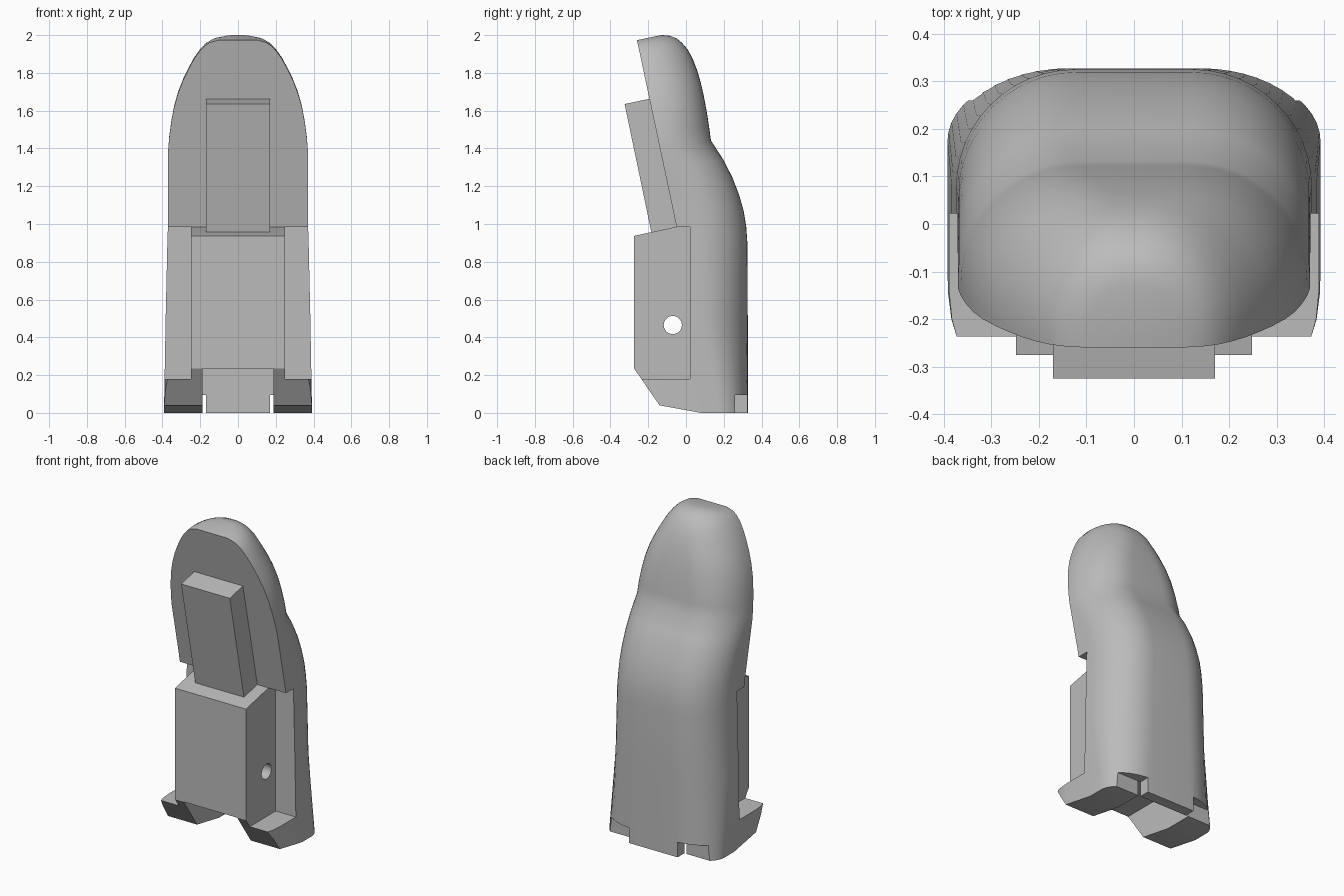
import bpy, bmesh, math

cube = bpy.data.objects.get("Cube")
if cube:
    bpy.data.objects.remove(cube, do_unlink=True)

grey = bpy.data.materials.new("plain_grey")
grey.use_nodes = True
colour = (0.5, 0.5, 0.5, 1)
grey.diffuse_color = colour
grey.node_tree.nodes["Principled BSDF"].inputs["Base Color"].default_value = colour

TILT = 0.212


def add_object(name, bm):
    bmesh.ops.recalc_face_normals(bm, faces=bm.faces)
    mesh = bpy.data.meshes.new(name)
    bm.to_mesh(mesh)
    bm.free()
    mesh.materials.append(grey)
    obj = bpy.data.objects.new(name, mesh)
    bpy.context.scene.collection.objects.link(obj)
    return obj


def loft(name, rings):
    bm = bmesh.new()
    loops = [[bm.verts.new(p) for p in ring] for ring in rings]
    for a, b in zip(loops, loops[1:]):
        for i in range(len(a)):
            j = (i + 1) % len(a)
            bm.faces.new((a[i], a[j], b[j], b[i]))
    bm.faces.new(loops[0])
    bm.faces.new(loops[-1])
    return add_object(name, bm)


def prism(name, profile, x0, x1):
    """Extrude a side profile of (y, z) points across x."""
    return loft(name, [[(x, y, z) for y, z in profile] for x in (x0, x1)])


def box(name, x0, x1, y0, y1, z0, z1):
    return prism(name, [(y0, z0), (y1, z0), (y1, z1), (y0, z1)], x0, x1)


def cut(obj, cutters):
    bpy.context.view_layer.objects.active = obj
    for cutter in cutters:
        cutter.hide_render = True
        mod = obj.modifiers.new("cut", 'BOOLEAN')
        mod.operation = 'DIFFERENCE'
        mod.solver = 'EXACT'
        mod.object = cutter
        bpy.ops.object.modifier_apply(modifier=mod.name)


def section(z, half, back, slope, foot):
    """Ring with a rounded back; the front is a foot curve or the tilted plane."""
    front = -0.05 - TILT * (z - 0.985)
    rx = min(0.25, half * 0.9)
    start = max(back - 0.25, front + 0.015)
    if foot:
        side = [(half - 0.02, -0.25), (half - 0.006, -0.2), (half, -0.14)]
    else:
        side = [(half, front + (start - front) * t / 3) for t in range(3)]
    for k in range(13):
        a = math.pi / 2 * k / 12
        side.append((half - rx + rx * math.cos(a), start + (back - start) * math.sin(a)))
    outline = side + [(-x, y) for x, y in reversed(side)]
    return [(x, y, z + slope * (y - front)) for x, y in outline]


# Body: height, half width, back edge, tilt of the section
lower = [(0, 0.392, 0.327), (0.5, 0.383, 0.327), (0.9, 0.374, 0.325)]
upper = [(0.985, 0.371, 0.319, 0), (1.06, 0.37, 0.305, 0.03), (1.13, 0.37, 0.281, 0.07),
         (1.21, 0.37, 0.245, 0.11), (1.29, 0.37, 0.198, 0.16), (1.385, 0.37, 0.132, TILT),
         (1.46, 0.364, 0.122, TILT), (1.54, 0.353, 0.109, TILT), (1.62, 0.338, 0.094, TILT),
         (1.69, 0.318, 0.078, TILT), (1.76, 0.291, 0.058, TILT), (1.82, 0.262, 0.035, TILT),
         (1.87, 0.235, 0.01, TILT), (1.91, 0.207, -0.02, TILT), (1.94, 0.18, -0.05, TILT),
         (1.96, 0.15, -0.085, TILT), (1.973, 0.105, -0.13, TILT)]
rings = [section(*r, 0, True) for r in lower] + [section(*r, False) for r in upper]
body = loft("body", rings)

# Front housing and the slanted block above it
housing = prism("front_housing", [(-0.275, 0), (-0.275, 0.937), (0, 0.996), (0.05, 0.996), (0.05, 0)],
                -0.248, 0.248)
block = prism("slanted_block", [(-0.325, 1.635), (-0.18, 0.94), (-0.02, 0.98), (-0.15, 1.672)],
              -0.17, 0.17)

# Cutters
recess = box("recess_cutter", -1, 1, -1, 0.022, 0.18, 0.985)
slant = prism("slant_cutter", [(-0.31, 0.286), (-0.14, 0.04), (0.08, 0), (0.08, -0.1),
                               (-0.5, -0.1), (-0.5, 0.286)], -1, 1)
slot = box("slot_cutter", -0.187, 0.187, -0.6, 0.26, -0.2, 0.235)
notches = [box("notch_cutter", s * 0.17, s * 0.6, 0.26, 0.5, -0.2, 0.095) for s in (-1, 1)]
pin = [(-0.07 + 0.048 * math.cos(math.tau * i / 32), 0.465 + 0.048 * math.sin(math.tau * i / 32))
       for i in range(32)]
pin_hole = prism("pin_hole_cutter", pin, -1, 1)

cut(body, [recess, slant, slot] + notches)
cut(housing, [slant, slot, pin_hole])
for cutter in [recess, slant, slot, pin_hole] + notches:
    bpy.data.objects.remove(cutter, do_unlink=True)

# Smooth the curved shell, keep edges sharp
bpy.ops.object.select_all(action='DESELECT')
for obj in (body, housing):
    obj.select_set(True)
bpy.context.view_layer.objects.active = body
bpy.ops.object.shade_smooth_by_angle(angle=math.radians(32))
